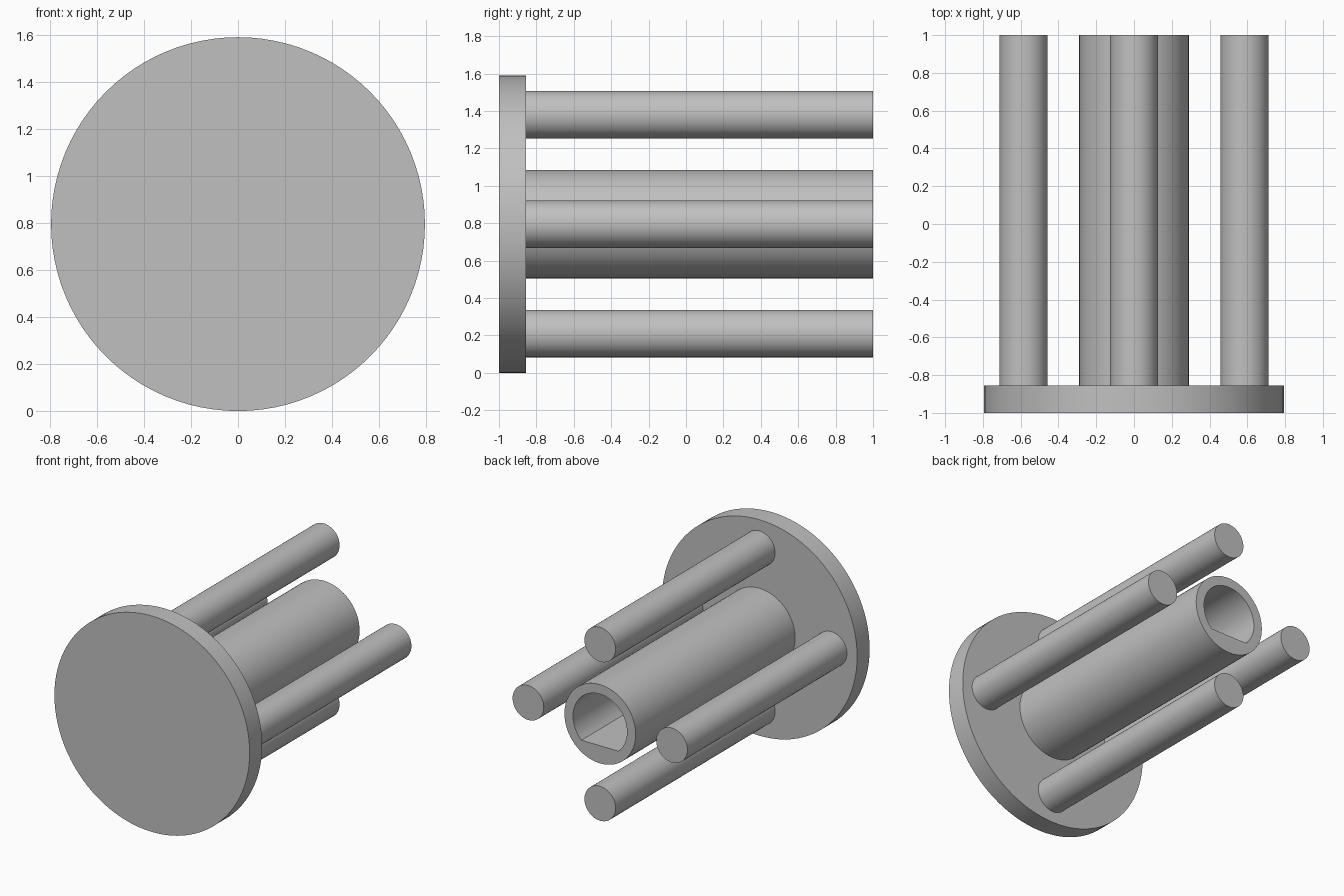
import bpy
import bmesh
from math import sin, cos, pi, asin, radians

if "Cube" in bpy.data.objects:
    bpy.data.objects.remove(bpy.data.objects["Cube"], do_unlink=True)

grey = bpy.data.materials.new("plain grey")
grey.use_nodes = True
COLOUR = (0.53, 0.53, 0.53, 1)
grey.diffuse_color = COLOUR
grey.node_tree.nodes["Principled BSDF"].inputs["Base Color"].default_value = COLOUR

AXIS_Z = 0.795      # height of the shared centre line
PLATE_BACK = -0.855


def circle(radius, sides=64):
    return [(radius * cos(2 * pi * i / sides), radius * sin(2 * pi * i / sides))
            for i in range(sides)]


def d_shape(radius, flat, sides=48):
    """Circle cut by a flat chord at the given depth below its centre."""
    start = -asin(flat / radius)
    sweep = pi - 2 * start
    return [(radius * cos(start + sweep * i / sides),
             radius * sin(start + sweep * i / sides)) for i in range(sides + 1)]


def extrude_along_y(name, loops, y0, y1, x=0, z=0):
    """Fill the outline (later loops are holes) and extrude it along y."""
    bm = bmesh.new()
    edges = []
    for loop in loops:
        verts = [bm.verts.new((px, y0, pz)) for px, pz in loop]
        edges += [bm.edges.new((v, verts[i - 1])) for i, v in enumerate(verts)]
    bmesh.ops.triangle_fill(bm, edges=edges, use_beauty=True, normal=(0, -1, 0))
    cap = bmesh.ops.extrude_face_region(bm, geom=bm.faces[:], use_keep_orig=True)
    moved = [g for g in cap["geom"] if isinstance(g, bmesh.types.BMVert)]
    bmesh.ops.translate(bm, verts=moved, vec=(0, y1 - y0, 0))
    bmesh.ops.recalc_face_normals(bm, faces=bm.faces[:])
    mesh = bpy.data.meshes.new(name)
    bm.to_mesh(mesh)
    bm.free()
    mesh.materials.append(grey)
    obj = bpy.data.objects.new(name, mesh)
    obj.location = (x, 0, AXIS_Z + z)
    bpy.context.collection.objects.link(obj)
    bpy.ops.object.select_all(action="DESELECT")
    obj.select_set(True)
    bpy.context.view_layer.objects.active = obj
    bpy.ops.object.shade_smooth_by_angle(angle=radians(30))
    return obj


# Round end plate
extrude_along_y("end_plate", [circle(0.795, 96)], -1, PLATE_BACK)

# Central sleeve with a D-shaped bore
extrude_along_y("central_sleeve", [circle(0.29), d_shape(0.22, 0.16)],
                PLATE_BACK - 0.005, 1)

# Four rods around the sleeve
ROD_OFFSET = 0.585
for side, dx, dz in (("left", 1, 0), ("right", -1, 0), ("top", 0, 1), ("bottom", 0, -1)):
    extrude_along_y(side + "_rod", [circle(0.127, 48)], PLATE_BACK - 0.005, 1,
                    dx * ROD_OFFSET, dz * ROD_OFFSET)
